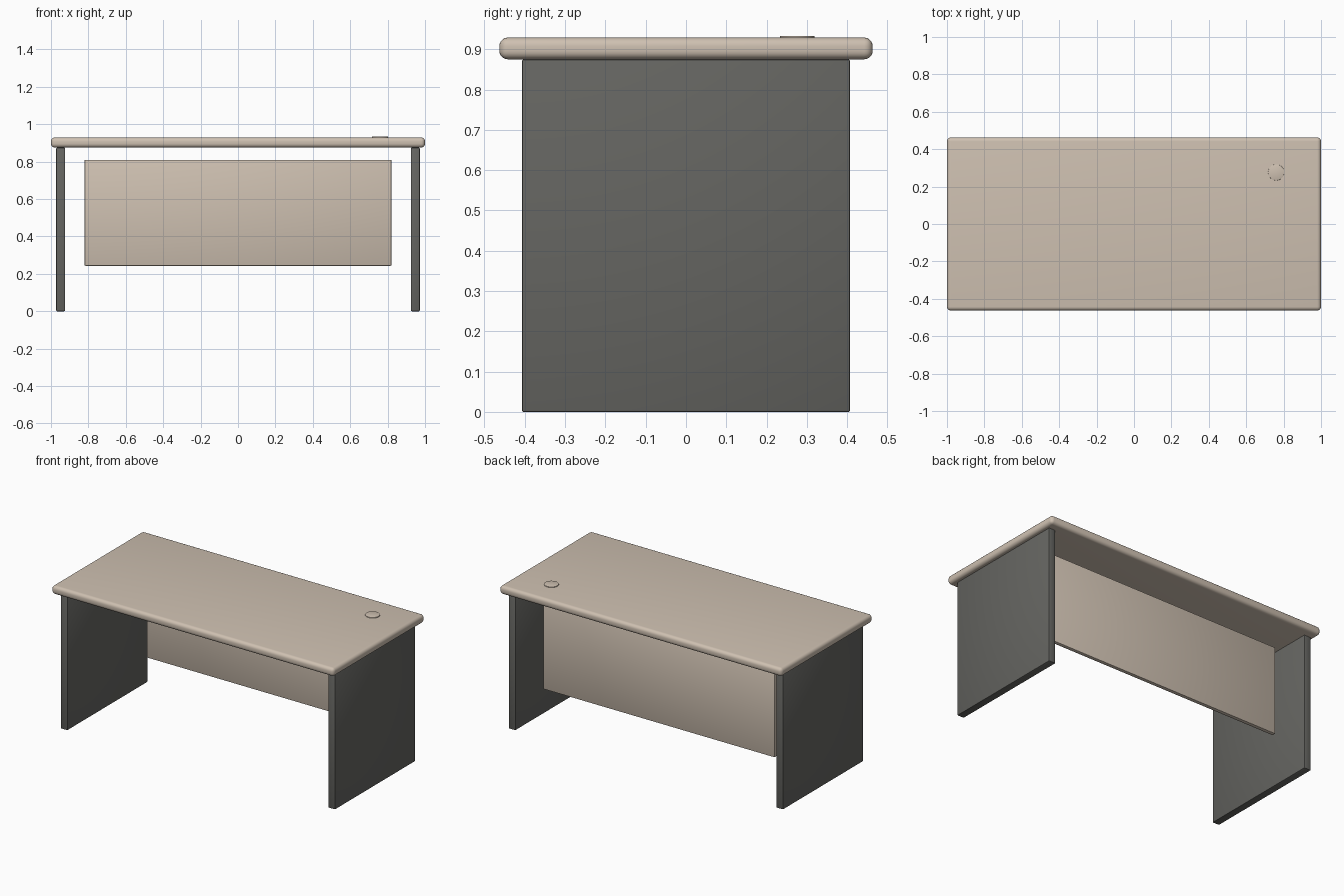
import bpy

cube = bpy.data.objects.get("Cube")
if cube:
    bpy.data.objects.remove(cube, do_unlink=True)


def make_material(name, color):
    mat = bpy.data.materials.new(name)
    mat.use_nodes = True
    mat.diffuse_color = color
    mat.node_tree.nodes["Principled BSDF"].inputs["Base Color"].default_value = color
    return mat


beige = make_material("beige laminate", (0.62, 0.53, 0.44, 1))
charcoal = make_material("charcoal panel", (0.13, 0.13, 0.12, 1))


def finish(obj, name, mat, bevel, segments):
    """Name, colour, round and smooth a part."""
    obj.name = name
    obj.data.materials.append(mat)
    mod = obj.modifiers.new("rounded edges", "BEVEL")
    mod.width = bevel
    mod.segments = segments
    mod.limit_method = "ANGLE"
    bpy.ops.object.modifier_apply(modifier=mod.name)
    bpy.ops.object.shade_smooth_by_angle()


def board(name, low, high, mat, bevel, segments):
    """Box between two corners."""
    centre = [(a + b) / 2 for a, b in zip(low, high)]
    bpy.ops.mesh.primitive_cube_add(size=1, location=centre)
    obj = bpy.context.object
    obj.scale = [b - a for a, b in zip(low, high)]
    bpy.ops.object.transform_apply(location=False, rotation=False, scale=True)
    finish(obj, name, mat, bevel, segments)


# Desktop with rounded edges
board("desktop", (-1, -0.463, 0.875), (1, 0.463, 0.929), beige, 0.021, 5)

# Full-depth side panels
for side, x in (("left", 0.948), ("right", -0.948)):
    board(side + "_leg_panel", (x - 0.024, -0.407, 0), (x + 0.024, 0.407, 0.875),
          charcoal, 0.005, 2)

# Modesty panel set in from the back
board("modesty_panel", (-0.82, 0.25, 0.243), (0.82, 0.275, 0.81), beige, 0.004, 2)

# Cable hole cover
bpy.ops.mesh.primitive_cylinder_add(vertices=32, radius=0.043, depth=0.01,
                                    location=(0.76, 0.276, 0.9285))
finish(bpy.context.object, "cable_hole_cover", beige, 0.001, 2)
